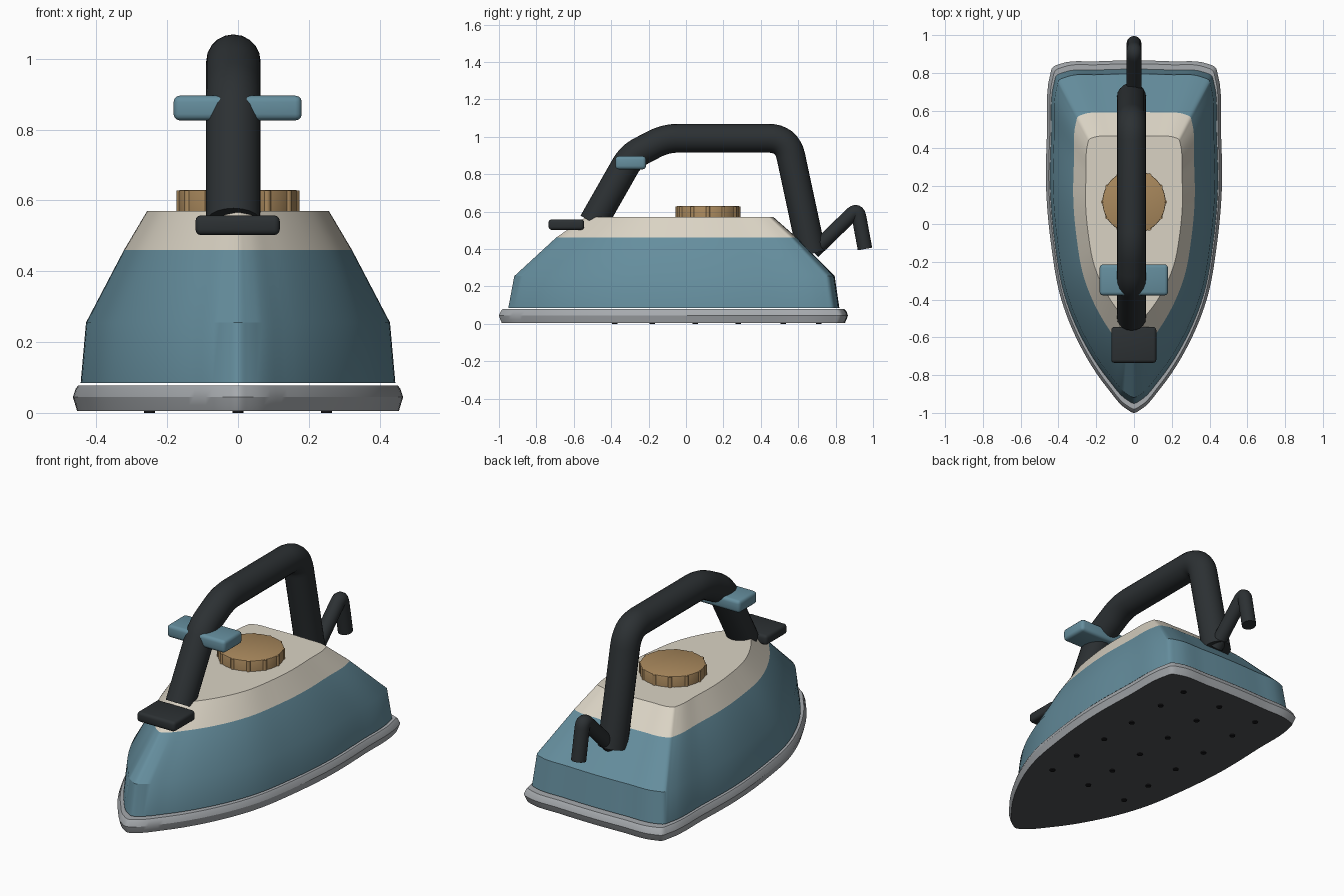
import bpy, bmesh, math
from mathutils import Vector

if "Cube" in bpy.data.objects:
    bpy.data.objects.remove(bpy.data.objects["Cube"])


def mat(name, r, g, b):
    m = bpy.data.materials.new(name)
    m.diffuse_color = (r, g, b, 1)
    m.use_nodes = True
    m.node_tree.nodes["Principled BSDF"].inputs["Base Color"].default_value = m.diffuse_color
    return m


BLUE = mat("blue", 0.13, 0.27, 0.34)
CREAM = mat("cream", 0.70, 0.65, 0.55)
DARK = mat("dark", 0.025, 0.03, 0.033)
STEEL = mat("steel", 0.38, 0.40, 0.42)
BASE = mat("base", 0.08, 0.085, 0.09)
BRASS = mat("brass", 0.40, 0.25, 0.11)
BLACK = mat("black", 0.008, 0.008, 0.009)


def finish(name, bm, *mats, angle=30):
    bmesh.ops.recalc_face_normals(bm, faces=bm.faces)
    me = bpy.data.meshes.new(name)
    bm.to_mesh(me)
    bm.free()
    ob = bpy.data.objects.new(name, me)
    bpy.context.collection.objects.link(ob)
    for m in mats:
        me.materials.append(m)
    smooth(ob, angle)
    return ob


def smooth(ob, angle=30):
    bpy.ops.object.select_all(action='DESELECT')
    ob.select_set(True)
    bpy.context.view_layer.objects.active = ob
    bpy.ops.object.shade_smooth_by_angle(angle=math.radians(angle))


# Pointed iron outline: half traced, mirrored, then smoothed
HALF = [(0, -1), (.035, -.983), (.14, -.87), (.29, -.635), (.385, -.4),
        (.44, -.1), (.465, .18), (.46, .5), (.444, .79), (.432, .828),
        (.39, .848), (.2, .861), (0, .866)]


def make_outline(steps=6):
    pts = [Vector(p) for p in HALF + [(-x, y) for x, y in HALF[-2:0:-1]]]
    n, out = len(pts), []
    tangents = []
    for i in range(n):
        a, b, c = pts[i - 1], pts[i], pts[(i + 1) % n]
        d0, d1 = (b - a).length, (c - b).length
        tangents.append(((b - a) / d0 * d1 + (c - b) / d1 * d0) / (d0 + d1))
    for i in range(n):
        p, q = pts[i], pts[(i + 1) % n]
        d = (q - p).length
        for k in range(steps):
            t = k / steps
            out.append((2*t**3 - 3*t**2 + 1) * p + (t**3 - 2*t**2 + t) * d * tangents[i]
                       + (3*t**2 - 2*t**3) * q + (t**3 - t**2) * d * tangents[(i + 1) % n])
    return [(p.x / .465, (p.y + 1) / 1.866) for p in out]


OUTLINE = make_outline()


def loft(name, levels, *mats):
    """levels: (z, half width, front y, back y)"""
    bm = bmesh.new()
    rings = [[bm.verts.new((u * w, y0 + v * (y1 - y0), z)) for u, v in OUTLINE]
             for z, w, y0, y1 in levels]
    n = len(OUTLINE)
    for a, b in zip(rings, rings[1:]):
        for i in range(n):
            j = (i + 1) % n
            bm.faces.new((a[i], a[j], b[j], b[i]))
    bm.faces.new(rings[-1])
    bm.faces.new(rings[0][::-1]).material_index = len(mats) - 1
    return finish(name, bm, *mats)


def tube(name, corners, x, radius):
    """corners: (y, z, rounding distance)"""
    P = [Vector((x, y, z)) for y, z, _ in corners]
    path = [P[0]]
    for i in range(1, len(P) - 1):
        cut = corners[i][2]
        a = P[i] + (P[i - 1] - P[i]).normalized() * cut
        b = P[i] + (P[i + 1] - P[i]).normalized() * cut
        for k in range(9):
            t = k / 8
            path.append((1 - t)**2 * a + 2*t*(1 - t) * P[i] + t*t * b)
    path.append(P[-1])
    cu = bpy.data.curves.new(name, 'CURVE')
    cu.dimensions = '3D'
    cu.bevel_depth = radius
    cu.bevel_resolution = 8
    cu.use_fill_caps = True
    sp = cu.splines.new('POLY')
    sp.points.add(len(path) - 1)
    for p, co in zip(sp.points, path):
        p.co = (*co, 1)
    cu.materials.append(DARK)
    ob = bpy.data.objects.new(name, cu)
    bpy.context.collection.objects.link(ob)
    bpy.ops.object.select_all(action='DESELECT')
    ob.select_set(True)
    bpy.context.view_layer.objects.active = ob
    bpy.ops.object.convert(target='MESH')
    smooth(bpy.context.object, 40)


def rounded_box(name, lo, hi, r, m):
    lo, hi = Vector(lo), Vector(hi)
    bm = bmesh.new()
    bmesh.ops.create_cube(bm, size=1)
    bmesh.ops.scale(bm, vec=hi - lo, verts=bm.verts)
    bmesh.ops.translate(bm, vec=(lo + hi) / 2, verts=bm.verts)
    bmesh.ops.bevel(bm, geom=bm.edges[:], offset=r, segments=3, profile=.5, affect='EDGES')
    finish(name, bm, m, angle=40)


def cylinder(bm, x, y, z0, z1, r, seg):
    vs = bmesh.ops.create_cone(bm, cap_ends=True, segments=seg, radius1=r, radius2=r,
                               depth=z1 - z0)["verts"]
    bmesh.ops.translate(bm, vec=(x, y, (z0 + z1) / 2), verts=vs)


# Soleplate with dark underside, and body shells
loft("soleplate", [(.005, .453, -.985, .850), (.022, .458, -.993, .858),
                   (.045, .465, -1, .866), (.068, .457, -.99, .857),
                   (.078, .450, -.98, .848)], STEEL, BASE)
loft("lower_body", [(.085, .443, -.95, .82), (.255, .428, -.918, .795),
                    (.46, .321, -.695, .593)], BLUE)
loft("upper_body", [(.46, .321, -.695, .593), (.57, .256, -.537, .468)], CREAM)

# Steam vents
bm = bmesh.new()
for x in (-.25, 0, .25):
    for y in (-.38, -.18, .05, .28, .52, .71):
        cylinder(bm, x, y, 0, .012, .015, 16)
finish("steam_vents", bm, BLACK)

# Handle and cord
tube("handle", [(-.497, .54, 0), (-.295, .895, .06), (-.11, .992, .07),
                (.54, .992, .10), (.672, .375, 0)], -.013, .077)
tube("power_cord", [(.68, .385, 0), (.917, .615, .045), (.957, .40, 0)], 0, .039)

# Thumb rest and cross-bar trigger
rounded_box("thumb_rest", (-.12, -.735, .502), (.118, -.545, .558), .016, DARK)
rounded_box("trigger_bar", (-.182, -.378, .826), (.180, -.214, .896), .018, BLUE)

# Temperature dial with grip ribs
bm = bmesh.new()
cylinder(bm, 0, .117, .565, .63, .167, 48)
rim = [e for e in bm.edges if all(v.co.z > .62 for v in e.verts)]
bmesh.ops.bevel(bm, geom=rim, offset=.005, segments=2, profile=.5, affect='EDGES')
for i in range(12):
    a = i * math.tau / 12
    cylinder(bm, .163 * math.cos(a), .117 + .163 * math.sin(a), .568, .628, .011, 12)
finish("temperature_dial", bm, BRASS, angle=35)
